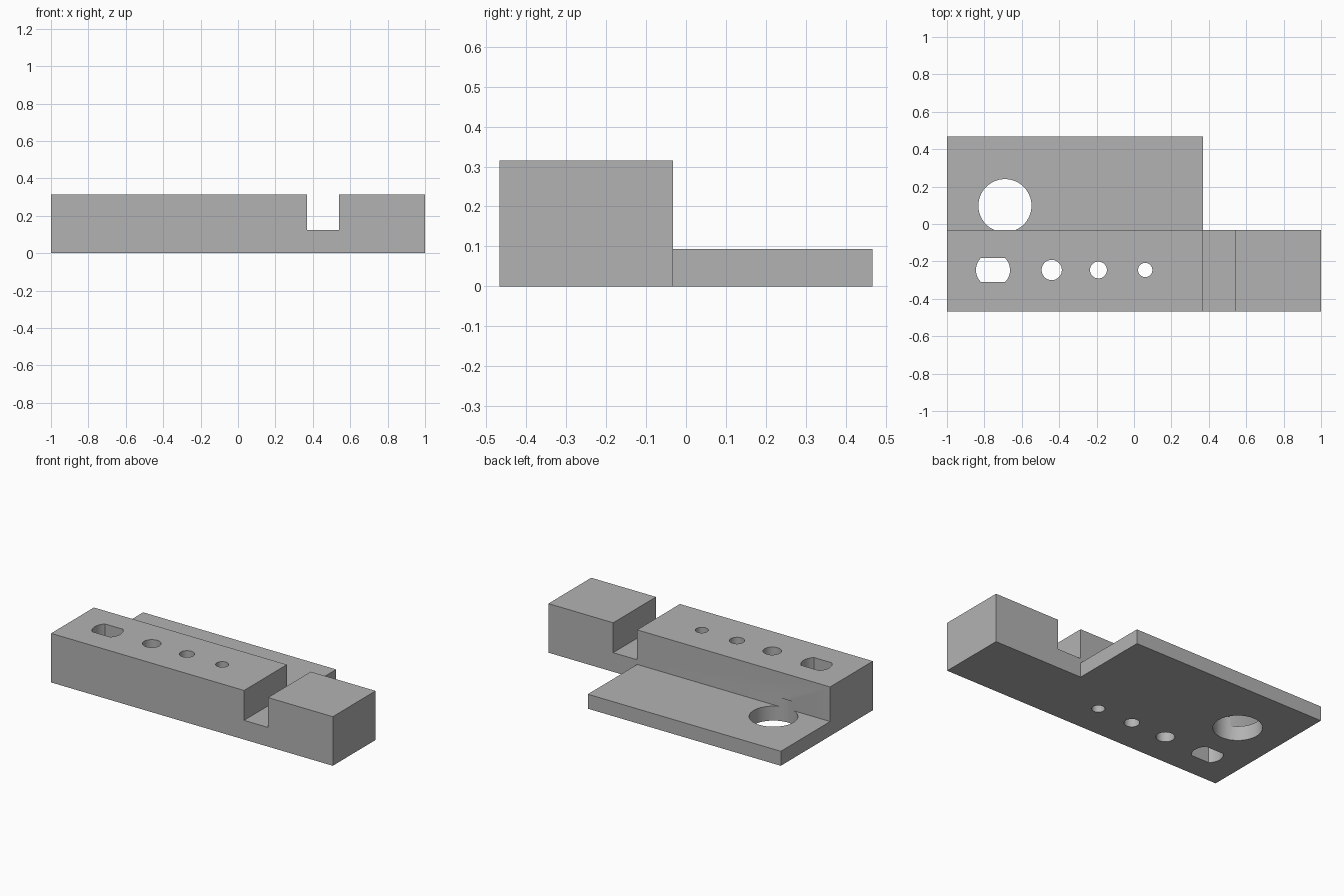
import bpy
import bmesh
from math import radians, asin, cos, sin, pi

cube = bpy.data.objects.get("Cube")
if cube:
    bpy.data.objects.remove(cube, do_unlink=True)

grey = bpy.data.materials.new("plain_grey")
grey.use_nodes = True
colour = (0.45, 0.45, 0.45, 1)
grey.diffuse_color = colour
grey.node_tree.nodes["Principled BSDF"].inputs["Base Color"].default_value = colour

FRONT, STEP, BACK = -0.467, -0.033, 0.467
BLOCK_TOP, PLATE_TOP, NOTCH_FLOOR = 0.315, 0.093, 0.123
NOTCH_LEFT, NOTCH_RIGHT = 0.37, 0.54
HOLE_Y = -0.246


def prism(name, points, direction):
    """Extrude a closed outline of 3D points along a direction."""
    bm = bmesh.new()
    face = bm.faces.new([bm.verts.new(p) for p in points])
    result = bmesh.ops.extrude_face_region(bm, geom=[face])
    verts = [v for v in result["geom"] if isinstance(v, bmesh.types.BMVert)]
    bmesh.ops.translate(bm, verts=verts, vec=direction)
    bmesh.ops.recalc_face_normals(bm, faces=bm.faces)
    mesh = bpy.data.meshes.new(name)
    bm.to_mesh(mesh)
    bm.free()
    mesh.materials.append(grey)
    obj = bpy.data.objects.new(name, mesh)
    bpy.context.collection.objects.link(obj)
    return obj


def round_cutter(name, x, y, radius, top):
    ring = [(x + radius * cos(2 * pi * i / 64), y + radius * sin(2 * pi * i / 64), -0.1)
            for i in range(64)]
    return prism(name, ring, (0, 0, top + 0.1))


def combine(target, other, operation):
    """Apply a boolean and discard the second solid."""
    mod = target.modifiers.new(other.name, "BOOLEAN")
    mod.operation = operation
    mod.solver = "EXACT"
    mod.object = other
    bpy.context.view_layer.objects.active = target
    bpy.ops.object.modifier_apply(modifier=mod.name)
    bpy.data.objects.remove(other, do_unlink=True)


# Long notched block along the front
outline = [(-1, 0), (1, 0), (1, BLOCK_TOP), (NOTCH_RIGHT, BLOCK_TOP),
           (NOTCH_RIGHT, NOTCH_FLOOR), (NOTCH_LEFT, NOTCH_FLOOR),
           (NOTCH_LEFT, BLOCK_TOP), (-1, BLOCK_TOP)]
body = prism("notched_bracket", [(x, FRONT, z) for x, z in outline],
             (0, STEP - FRONT, 0))

# Thin plate behind the block
plate = prism("rear_plate", [(-1, STEP - 0.1, 0), (NOTCH_LEFT, STEP - 0.1, 0),
                             (NOTCH_LEFT, BACK, 0), (-1, BACK, 0)],
              (0, 0, PLATE_TOP))
combine(body, plate, "UNION")

# Row of three round through holes
for x, radius in ((-0.44, 0.054), (-0.19, 0.045), (0.06, 0.038)):
    combine(body, round_cutter("round_hole", x, HOLE_Y, radius, 0.5), "DIFFERENCE")

# Through hole with two flat sides
slot_x, slot_r, slot_half = -0.754, 0.091, 0.065
arc = asin(slot_half / slot_r)
angles = [start + arc * (i / 8 - 1) for start in (0, pi) for i in range(17)]
slot = prism("flat_sided_hole", [(slot_x + slot_r * cos(a), HOLE_Y + slot_r * sin(a), -0.1)
                                 for a in angles], (0, 0, 0.6))
combine(body, slot, "DIFFERENCE")

# Large plate hole, nicking the foot of the block wall
combine(body, round_cutter("large_hole", -0.69, 0.098, 0.142, 0.15), "DIFFERENCE")

# Smooth hole walls, sharp edges
bpy.ops.object.select_all(action="DESELECT")
body.select_set(True)
bpy.context.view_layer.objects.active = body
bpy.ops.object.shade_smooth_by_angle(angle=radians(30))
